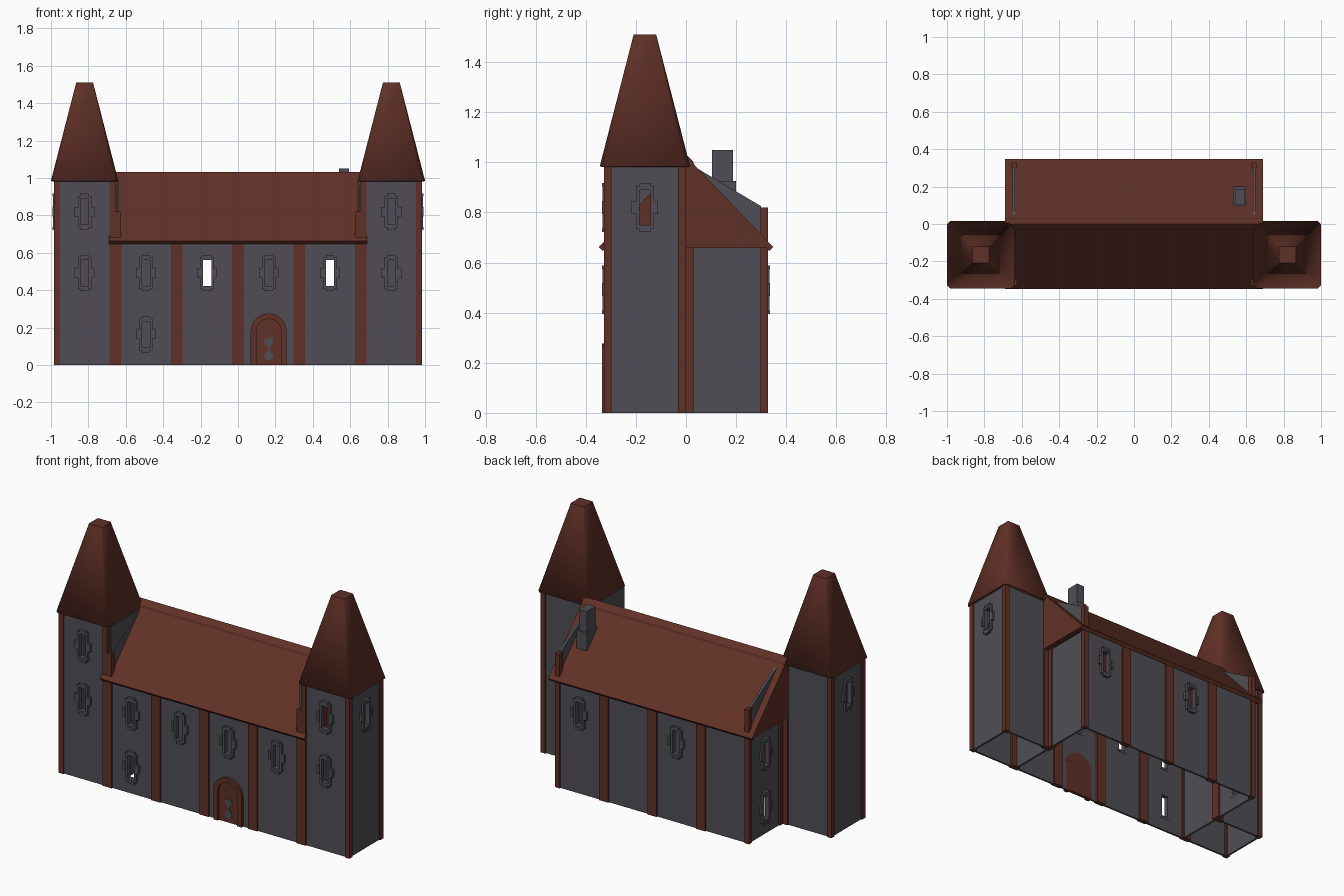
import bpy, bmesh, math
from mathutils import Matrix, Vector

if "Cube" in bpy.data.objects:
    bpy.data.objects.remove(bpy.data.objects["Cube"])

M = 0.328            # grid module
EAVE, TOWER = 0.66, 0.985

def material(name, rgb):
    m = bpy.data.materials.new(name)
    m.diffuse_color = (*rgb, 1)
    m.use_nodes = True
    m.node_tree.nodes["Principled BSDF"].inputs["Base Color"].default_value = m.diffuse_color
    return m

BROWN = material("red_brown", (0.118, 0.030, 0.020))
GREY = material("slate_grey", (0.080, 0.076, 0.090))

def finish(bm, name, mat):
    bmesh.ops.recalc_face_normals(bm, faces=bm.faces)
    me = bpy.data.meshes.new(name)
    bm.to_mesh(me)
    bm.free()
    me.materials.append(mat)
    ob = bpy.data.objects.new(name, me)
    bpy.context.collection.objects.link(ob)
    return ob

def box(bm, x0, x1, y0, y1, z0, z1, mat=Matrix()):
    size = Matrix.Diagonal((x1 - x0, y1 - y0, z1 - z0, 1))
    mid = Matrix.Translation(((x0 + x1) / 2, (y0 + y1) / 2, (z0 + z1) / 2))
    bmesh.ops.create_cube(bm, size=1, matrix=mat @ mid @ size)

def prism(bm, pts, axis, a, b):
    """Extrude a 2D outline along x (outline is y,z) or y (outline is x,z)."""
    put = (lambda p, t: (t, p[0], p[1])) if axis == 'x' else (lambda p, t: (p[0], t, p[1]))
    r0 = [bm.verts.new(put(p, a)) for p in pts]
    r1 = [bm.verts.new(put(p, b)) for p in pts]
    bm.faces.new(r0)
    bm.faces.new(r1[::-1])
    for i in range(len(pts)):
        j = (i + 1) % len(pts)
        bm.faces.new((r0[i], r0[j], r1[j], r1[i]))

# Wall panels with open windows and raised frames
walls, frames = bmesh.new(), bmesh.new()

def wall(cx, cy, turn, h, windows=()):
    m = Matrix.Translation((cx, cy, 0)) @ Matrix.Rotation(math.radians(turn), 4, 'Z')
    w, hw, hh = 0.15, 0.022, 0.07
    if not windows:
        box(walls, -w, w, 0.008, 0.02, 0, h, m)
        return
    for s in (-1, 1):
        box(walls, *sorted((s * w, s * hw)), 0.008, 0.02, 0, h, m)
    z = 0
    for c in windows:
        box(walls, -hw, hw, 0.008, 0.02, z, c - hh, m)
        z = c + hh
        for s in (-1, 1):
            box(frames, *sorted((s * hw, s * 0.036)), -0.006, 0.022, c - 0.085, c + 0.085, m)
            box(frames, *sorted((s * 0.036, s * 0.053)), -0.008, 0.012, c - 0.026, c + 0.026, m)
            box(frames, -hw, hw, -0.006, 0.022, *sorted((c + s * hh, c + s * 0.085)), m)
            box(frames, -0.022, 0.022, -0.008, 0.012, *sorted((c + s * 0.083, c + s * 0.097)), m)
    box(walls, -hw, hw, 0.008, 0.02, z, h, m)

LOW, MID, TOP = M * 0.5, M * 1.5, M * 2.5
front = [(MID, TOP), (LOW, MID), (MID,), (MID,), (MID,), (MID, TOP)]
for i, win in enumerate(front):
    wall((i - 2.5) * M, -M, 0, TOWER if i in (0, 5) else EAVE, win)
for i, win in enumerate([(), (MID,), (), (MID,)]):
    wall((i - 1.5) * M, M, 180, EAVE, win)
for s in (-1, 1):
    wall(s * 2 * M, M / 2, s * 90, EAVE, (LOW, MID) if s < 0 else ())
    wall(s * 2 * M, -M / 2, s * 90, TOWER)
    wall(s * 3 * M, -M / 2, s * 90, TOWER, (TOP,))
    wall(s * 2.5 * M, 0, 180, TOWER)
finish(walls, "wall_panels", GREY)
finish(frames, "window_frames", GREY)

# Timber posts
bm = bmesh.new()
P = 0.031
for i in (-1, 0, 1):
    for s in (-1, 1):
        box(bm, i * M - P, i * M + P, *sorted((s * M, s * (M - P))), 0, EAVE)
for s in (-1, 1):
    def post(a, b, y0, y1, h):
        box(bm, *sorted((s * a, s * b)), y0, y1, 0, h)
    post(3 * M - P, 3 * M, -M, -M + P, TOWER)
    post(3 * M - P, 3 * M, -P, 0, TOWER)
    post(2 * M, 2 * M + P, -M, -M + P, TOWER)
    post(2 * M - P, 2 * M, -M, -M + P, 0.82)
    post(2 * M - P, 2 * M + P, -P, 0, TOWER)
    post(2 * M - P, 2 * M, 0, P - 0.002, TOWER)
    post(2 * M - P, 2 * M, M - P, M, 0.82)
finish(bm, "timber_posts", BROWN)

# Main hall roof, ridge cap and gables
bm = bmesh.new()
prism(bm, [(-0.348, 0.662), (0, 1.025), (0.348, 0.662), (0.332, 0.646), (0, 0.985),
           (-0.332, 0.646)], 'x', -0.69, 0.69)
finish(bm, "hall_roof", BROWN)
bm = bmesh.new()
prism(bm, [(-0.034, 0.985), (-0.028, 1.004), (0, 1.033), (0.028, 1.004), (0.034, 0.985),
           (0, 1.015)], 'x', -0.69, 0.69)
finish(bm, "ridge_cap", BROWN)
bm = bmesh.new()
for s in (-1, 1):
    prism(bm, [(-0.328, 0.658), (0, 0.995), (0.328, 0.658)], 'x', s * 0.655, s * 0.686)
finish(bm, "gables", BROWN)

# Sloped parapets at both roof ends
bm = bmesh.new()
for s in (-1, 1):
    for t in (-1, 1):
        prism(bm, [(0, 0.67), (0, 0.985), (t * 0.03, 0.985), (t * 0.3, 0.825), (t * 0.3, 0.67)],
              'x', s * 0.635, s * 0.65)
finish(bm, "roof_parapets", GREY)

# Chimney
bm = bmesh.new()
box(bm, 0.53, 0.60, 0.092, 0.2, 0.78, 0.925)
box(bm, 0.54, 0.594, 0.104, 0.188, 0.9, 1.05)
finish(bm, "chimney", GREY)

# Tower spires: chamfered square rings, open underneath
for s, side in ((-1, "left"), (1, "right")):
    bm = bmesh.new()
    rings = []
    for half, cut, z in ((0.18, 0.018, TOWER), (0.045, 0.004, 1.51)):
        k = half - cut
        ring = [(half, -k), (half, k), (k, half), (-k, half), (-half, k), (-half, -k), (-k, -half), (k, -half)]
        rings.append([bm.verts.new((s * 2.5 * M + x, y - M / 2, z)) for x, y in ring])
    for i in range(8):
        j = (i + 1) % 8
        f = bm.faces.new((rings[0][i], rings[0][j], rings[1][j], rings[1][i]))
        f.smooth = True
    bm.faces.new(rings[1])
    for e in bm.edges:
        e.smooth = not (e.verts[0] in rings[1] and e.verts[1] in rings[1])
    ob = finish(bm, side + "_tower_roof", BROWN)
    sol = ob.modifiers.new("thickness", 'SOLIDIFY')
    sol.thickness = 0.012
    sol.offset = -1

# Arched door with raised surround
def arch(r, spring):
    return [(M / 2 - r, 0)] + [(M / 2 - r * math.cos(a * math.pi / 12), spring + r * math.sin(a * math.pi / 12))
                               for a in range(13)] + [(M / 2 + r, 0)]

bm = bmesh.new()
inner, outer = arch(0.066, 0.18), arch(0.096, 0.18)
for i in range(len(inner) - 1):
    prism(bm, [inner[i], inner[i + 1], outer[i + 1], outer[i]], 'y', -0.336, -0.305)
finish(bm, "door_surround", BROWN)
bm = bmesh.new()
prism(bm, arch(0.068, 0.18), 'y', -0.324, -0.304)
finish(bm, "door", BROWN)

# Heart and drop shaped door fittings
bm = bmesh.new()
heart = [(0, 0.088), (0.024, 0.122), (0.022, 0.14), (0.01, 0.147), (0, 0.14),
         (-0.01, 0.147), (-0.022, 0.14), (-0.024, 0.122)]
drop = [(0, 0.086), (0.024, 0.052), (0.022, 0.036), (0.01, 0.028), (-0.01, 0.028), (-0.022, 0.036), (-0.024, 0.052)]
for shape in (heart, drop):
    prism(bm, [(x + M / 2, z) for x, z in shape], 'y', -0.328, -0.322)
finish(bm, "door_fittings", GREY)
